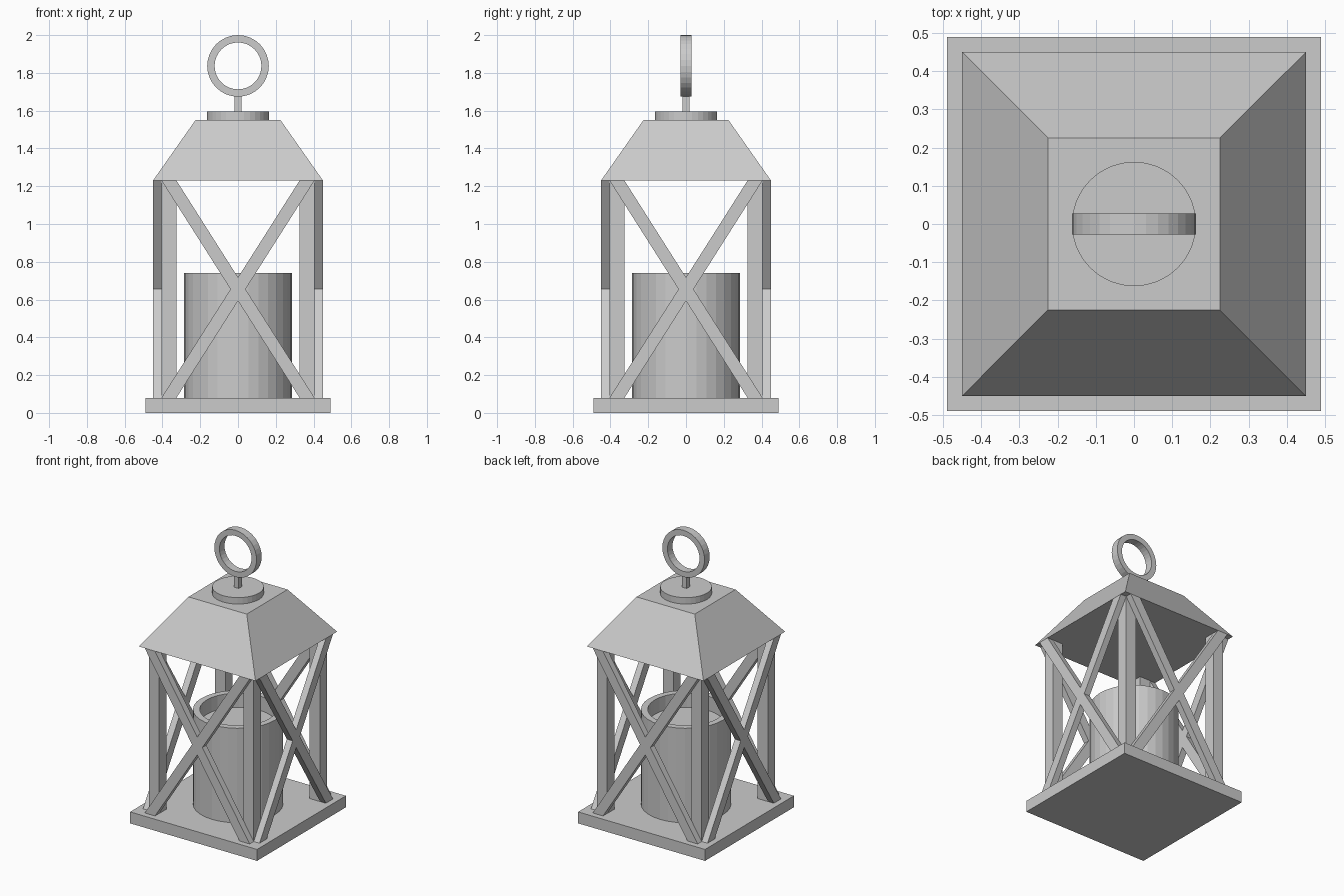
import bpy, bmesh
from math import pi
from mathutils import Matrix, Vector

if "Cube" in bpy.data.objects:
    bpy.data.objects.remove(bpy.data.objects["Cube"])


def finish(name, bm):
    bmesh.ops.recalc_face_normals(bm, faces=bm.faces)
    me = bpy.data.meshes.new(name)
    bm.to_mesh(me)
    bm.free()
    ob = bpy.data.objects.new(name, me)
    bpy.context.collection.objects.link(ob)
    return ob


def box(name, lo, hi):
    lo, hi = Vector(lo), Vector(hi)
    bm = bmesh.new()
    m = Matrix.Translation((lo + hi) / 2) @ Matrix.Diagonal((*(hi - lo), 1))
    bmesh.ops.create_cube(bm, size=1, matrix=m)
    return finish(name, bm)


def lathe(name, profile, steps=32, closed=False):
    """Spin an (r, z) profile around z."""
    bm = bmesh.new()
    vs = [bm.verts.new((r, 0, z)) for r, z in profile]
    es = [bm.edges.new(p) for p in zip(vs, vs[1:] + (vs[:1] if closed else []))]
    bmesh.ops.spin(bm, geom=vs + es, cent=(0, 0, 0), axis=(0, 0, 1),
                   angle=2 * pi, steps=steps)
    bmesh.ops.remove_doubles(bm, verts=bm.verts, dist=1e-4)
    return finish(name, bm)


# Base slab
B = 0.49
box("base", (-B, -B, 0), (B, B, 0.08))

# Corner posts
for i, (sx, sy) in enumerate([(-1, -1), (1, -1), (1, 1), (-1, 1)]):
    c = Vector((sx * 0.365, sy * 0.365, 0))
    box(f"corner_post_{i + 1}", c + Vector((-0.04, -0.04, 0.08)),
        c + Vector((0.04, 0.04, 1.23)))

# Cross braces: one X outline per side, pushed out from the posts
zb, zt, xo, xi = 0.08, 1.23, 0.405, 0.326
zm = (zb + zt) / 2
w = (xo - xi) / 2
h = w * (zt - zb) / (xo + xi)
outline = [(-xo, zb), (-xi, zb), (0, zm - h), (xi, zb), (xo, zb), (w, zm),
           (xo, zt), (xi, zt), (0, zm + h), (-xi, zt), (-xo, zt), (-w, zm)]
for i, side in enumerate(("front", "right", "back", "left")):
    bm = bmesh.new()
    face = bm.faces.new([bm.verts.new((x, -0.405, z)) for x, z in outline])
    ext = bmesh.ops.extrude_face_region(bm, geom=[face], use_keep_orig=True)
    moved = [g for g in ext["geom"] if isinstance(g, bmesh.types.BMVert)]
    bmesh.ops.translate(bm, verts=moved, vec=(0, -0.045, 0))
    bm.transform(Matrix.Rotation(i * pi / 2, 4, "Z"))
    finish(f"{side}_cross_brace", bm)

# Open candle cup with a shallow recess
lathe("candle_cup", [(0, 0.08), (0.285, 0.08), (0.285, 0.74),
                     (0.242, 0.74), (0.242, 0.64), (0, 0.64)])

# Tapered roof
roof = box("roof", (-0.45, -0.45, 1.23), (0.45, 0.45, 1.55))
for v in roof.data.vertices:
    if v.co.z > 1.4:
        v.co.x *= 0.5
        v.co.y *= 0.5

# Cap disc, stem and hanging ring
lathe("cap_disc", [(0, 1.55), (0.163, 1.55), (0.163, 1.595), (0, 1.595)])
box("ring_stem", (-0.019, -0.019, 1.595), (0.019, 0.019, 1.69))
ring = lathe("hanging_ring", [(0.124, -0.028), (0.163, -0.028),
                              (0.163, 0.028), (0.124, 0.028)], closed=True)
ring.data.transform(Matrix.Translation((0, 0, 1.837)) @ Matrix.Rotation(pi / 2, 4, "X"))
